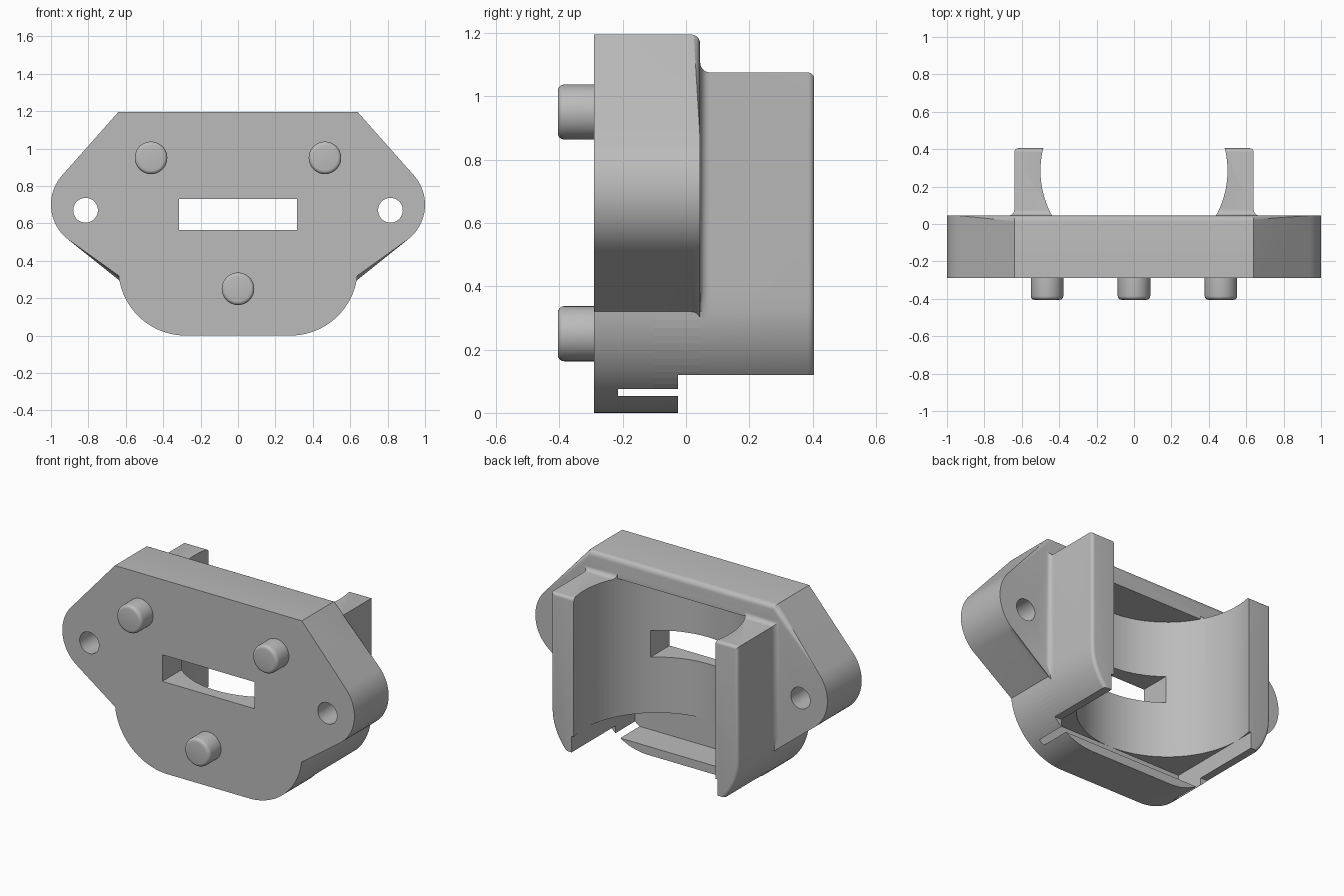
import bpy, bmesh, math
from mathutils import Matrix

if "Cube" in bpy.data.objects:
    bpy.data.objects.remove(bpy.data.objects["Cube"], do_unlink=True)

grey = bpy.data.materials.new("plain_grey")
grey.use_nodes = True
grey.diffuse_color = (0.5, 0.5, 0.5, 1)
grey.node_tree.nodes["Principled BSDF"].inputs["Base Color"].default_value = (0.5, 0.5, 0.5, 1)

FRONT, BACK, ROUND = -0.29, 0.045, 0.03


def make(name, bm):
    bmesh.ops.recalc_face_normals(bm, faces=bm.faces)
    mesh = bpy.data.meshes.new(name)
    bm.to_mesh(mesh)
    bm.free()
    mesh.materials.append(grey)
    obj = bpy.data.objects.new(name, mesh)
    bpy.context.collection.objects.link(obj)
    return obj


def loft(rings):
    """Closed solid through equal-length rings, given as (y, [(x, z), ...])."""
    bm = bmesh.new()
    loops = [[bm.verts.new((x, y, z)) for x, z in pts] for y, pts in rings]
    n = len(loops[0])
    for a, b in zip(loops, loops[1:]):
        for i in range(n):
            j = (i + 1) % n
            bm.faces.new((a[i], a[j], b[j], b[i]))
    bm.faces.new(loops[0])
    bm.faces.new(loops[-1])
    return bm


def arc(cx, cz, r, start, end, steps):
    angles = [math.radians(start + (end - start) * i / steps) for i in range(steps + 1)]
    return [(cx + r * math.cos(a), cz + r * math.sin(a)) for a in angles]


def mirrored(half):
    """Right half listed from top to bottom, closed with its mirror image."""
    return half + [(-x, z) for x, z in reversed(half)]


def box(name, x, y, z):
    bm = bmesh.new()
    bmesh.ops.create_cube(bm, size=1)
    for v in bm.verts:
        v.co = [r[0] if c < 0 else r[1] for c, r in zip(v.co, (x, y, z))]
    return make(name, bm)


def cylinder(name, centre, radius, depth, axis, segments=48, tip=0):
    bm = bmesh.new()
    bmesh.ops.create_cone(bm, cap_ends=True, segments=segments,
                          radius1=radius, radius2=radius, depth=depth)
    if tip:
        rim = [e for e in bm.edges if all(v.co.z > 0 for v in e.verts)]
        bmesh.ops.bevel(bm, geom=rim, offset=tip, segments=4, profile=0.5, affect='EDGES')
    if axis == 'Y':
        bm.transform(Matrix.Rotation(math.pi / 2, 4, 'X'))
    bm.transform(Matrix.Translation(centre))
    return make(name, bm)


def combine(target, tool, operation):
    mod = target.modifiers.new(operation.lower(), 'BOOLEAN')
    mod.operation, mod.solver, mod.object = operation, 'EXACT', tool
    bpy.context.view_layer.objects.active = target
    bpy.ops.object.modifier_apply(modifier=mod.name)
    bpy.data.objects.remove(tool, do_unlink=True)


def smooth(obj):
    bpy.ops.object.select_all(action='DESELECT')
    obj.select_set(True)
    bpy.context.view_layer.objects.active = obj
    bpy.ops.object.shade_smooth_by_angle(angle=math.radians(30))


def foot(inset=0):
    return arc(0.28, 0.36, 0.36 - inset, -6.4, -90, 20)


# Plate with two ears and a rounded foot, its back rim rounded above the foot
outline = mirrored([(0.64, 1.195)] + arc(0.765, 0.7, 0.235, 42, -53, 20) + foot())
bm = loft([(FRONT, outline), (BACK, outline)])
rim = [e for e in bm.edges
       if all(v.co.y > 0 and v.co.z > 0.31 for v in e.verts)]
bmesh.ops.bevel(bm, geom=rim, offset=ROUND, segments=5, profile=0.5, affect='EDGES')
body = make("mount_body", bm)


# Pair of arms: flared where they leave the plate, rounded at the far end
def arm_ring(offset):
    w = 0.64 + offset
    return mirrored([(w, 1.075 + offset), (w, 0.38)] + foot(max(0, -offset)))


steps = [math.pi / 2 * i / 5 for i in range(6)]
rings = [(-0.1, arm_ring(ROUND))]
rings += [(BACK + ROUND * (1 - math.cos(a)), arm_ring(ROUND * (1 - math.sin(a)))) for a in steps]
rings += [(0.385 + 0.02 * math.sin(a), arm_ring(-0.02 * (1 - math.cos(a)))) for a in steps]
arms = make("arms", loft(rings))
combine(arms, cylinder("arm_bore", (0, 0.285, 0.7), 0.5, 2, 'Z', 96), 'DIFFERENCE')
combine(body, arms, 'UNION')

# Step under the arms, round bore, square pocket below it, and window
cutters = [
    box("step_cutter", (-2, 2), (-0.025, 1), (-1, 0.12)),
    cylinder("bore_cutter", (0, 0.285, 0.64), 0.5, 0.87, 'Z', 96),
    box("pocket_cutter", (-0.5, 0.5), (-0.215, 1), (0.053, 0.22)),
    box("window_cutter", (-0.315, 0.315), (-1, 0.1), (0.565, 0.73)),
]
# Screw holes in the ears
for side in (-1, 1):
    cutters.append(cylinder("hole_cutter", (side * 0.815, 0, 0.67), 0.066, 2, 'Y'))
for cutter in cutters:
    combine(body, cutter, 'DIFFERENCE')
smooth(body)

# Three locating pegs on the front
for name, x, z in (("right_peg", -0.465, 0.95), ("left_peg", 0.465, 0.95), ("lower_peg", 0, 0.25)):
    smooth(cylinder(name, (x, -0.3425, z), 0.087, 0.125, 'Y', tip=0.02))
